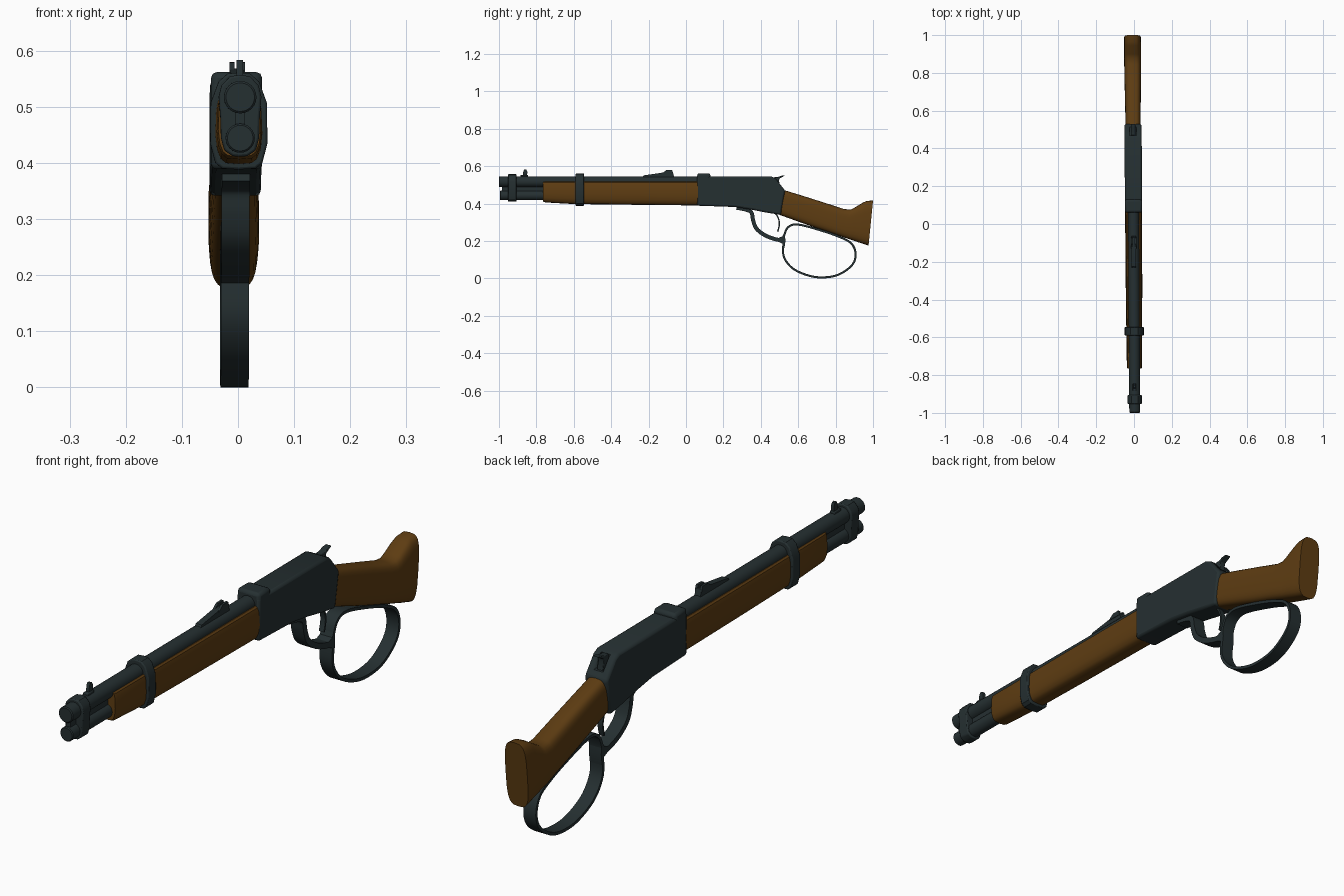
import bpy, bmesh, math
from mathutils import Vector

if "Cube" in bpy.data.objects:
    bpy.data.objects.remove(bpy.data.objects["Cube"])


def material(name, rgb):
    m = bpy.data.materials.new(name)
    m.diffuse_color = (*rgb, 1)
    m.use_nodes = True
    m.node_tree.nodes["Principled BSDF"].inputs["Base Color"].default_value = m.diffuse_color
    return m


METAL = material("blued steel", (0.0185, 0.029, 0.031))
WOOD = material("walnut wood", (0.112, 0.046, 0.006))


def finish(name, bm, mat, bevel=0, segs=2, angle=35):
    bmesh.ops.recalc_face_normals(bm, faces=bm.faces)
    for v in bm.verts:                       # the whole gun sits very slightly askew
        v.co.x += -0.002 - 0.006 * v.co.y
    me = bpy.data.meshes.new(name)
    bm.to_mesh(me)
    bm.free()
    me.materials.append(mat)
    for p in me.polygons:
        p.use_smooth = True
    me.set_sharp_from_angle(angle=math.radians(angle))
    ob = bpy.data.objects.new(name, me)
    bpy.context.collection.objects.link(ob)
    if bevel:
        b = ob.modifiers.new("Bevel", 'BEVEL')
        b.width, b.segments, b.limit_method = bevel, segs, 'ANGLE'
        b.angle_limit = math.radians(40)
    return ob


def loft(name, rings, mat, **kw):
    """Skin closed rings of 3D points and cap both ends."""
    bm = bmesh.new()
    vs = [[bm.verts.new(p) for p in r] for r in rings]
    n = len(vs[0])
    for a, b in zip(vs, vs[1:]):
        for i in range(n):
            j = (i + 1) % n
            bm.faces.new((a[i], a[j], b[j], b[i]))
    bm.faces.new(vs[0])
    bm.faces.new(vs[-1])
    return finish(name, bm, mat, **kw)


def prism(name, profile, hw, mat, x=0, **kw):
    """Side profile (y, z) extruded across x."""
    return loft(name, [[(x + s * hw, y, z) for y, z in profile] for s in (-1, 1)], mat, **kw)


def box(name, y0, y1, z0, z1, hw, mat, x=0, **kw):
    return prism(name, [(y0, z0), (y1, z0), (y1, z1), (y0, z1)], hw, mat, x, **kw)


def tube(name, y0, y1, z, r, mat, n=24):
    c = r * 0.12
    rings = []
    for y, rr in ((y0, r - c), (y0 + c, r), (y1, r)):
        rings.append([(rr * math.cos(2 * math.pi * i / n), y, z + rr * math.sin(2 * math.pi * i / n))
                      for i in range(n)])
    return loft(name, rings, mat)


def mirrored(half):
    """Half section (x, z) listed top to bottom, completed on the other side."""
    return half + [(-x, z) for x, z in reversed(half) if x > 1e-6]


def spline(pts, closed, sub=5):
    """Catmull-Rom points through a 2D path."""
    P = [Vector(p) for p in pts]
    n, out = len(P), []
    get = (lambda i: P[i % n]) if closed else (lambda i: P[max(0, min(n - 1, i))])
    for i in range(n if closed else n - 1):
        a, b, c, d = (get(i + k) for k in (-1, 0, 1, 2))
        for s in range(sub):
            t = s / sub
            out.append(0.5 * (2 * b + (c - a) * t + (2 * a - 5 * b + 4 * c - d) * t * t
                              + (3 * b - a - 3 * c + d) * t ** 3))
    if not closed:
        out.append(P[-1])
    return out


def strap(name, pts, thick, hw, mat, closed=False):
    """Flat strap following a path in the side plane."""
    path = spline(pts, closed)
    n, rings = len(path), []
    for i, p in enumerate(path):
        a = path[i - 1] if closed or i else p
        b = path[(i + 1) % n] if closed or i < n - 1 else p
        t = (b - a).normalized()
        o = Vector((-t.y, t.x)) * thick / 2
        q, r = p + o, p - o
        rings.append([(-hw, q.x, q.y), (hw, q.x, q.y), (hw, r.x, r.y), (-hw, r.x, r.y)])
    if not closed:
        return loft(name, rings, mat)
    bm = bmesh.new()
    vs = [[bm.verts.new(p) for p in r] for r in rings]
    for i in range(n):
        a, b = vs[i], vs[(i + 1) % n]
        for k in range(4):
            bm.faces.new((a[k], a[(k + 1) % 4], b[(k + 1) % 4], b[k]))
    return finish(name, bm, mat)


# Barrel, magazine tube and the rib between them
tube("barrel", -1.0, 0.08, 0.517, 0.029, METAL)
tube("magazine_tube", -0.995, -0.7, 0.444, 0.026, METAL)
box("tube_rib", -0.985, -0.7, 0.46, 0.5, 0.009, METAL)

# Bands
front_sec = mirrored([(0, .557), (.018, .554), (.033, .538), (.038, .518), (.035, .48),
                      (.034, .445), (.028, .422), (.013, .412), (0, .411)])
loft("front_band", [[(x, y, z) for x, z in front_sec] for y in (-.952, -.906)], METAL,
     bevel=.004)
mid_sec = mirrored([(0, .561), (.02, .559), (.036, .545), (.05, .507), (.051, .435),
                    (.042, .4), (.03, .39), (0, .388)])
loft("barrel_band", [[(x, y, z) for x, z in mid_sec] for y in (-.59, -.545)], METAL, bevel=.004)

# Wooden forend
fore = mirrored([(.032, .517), (.038, .512), (.042, .497), (.044, .45), (.041, .422),
                 (.034, .404), (.024, .396), (0, .394)])
loft("forend", [[(x * s, y, .517 + (z - .517) * k) for x, z in fore] for y, s, k in
                ((-.765, .86, .86), (-.752, .92, .9), (-.6, .95, .97), (-.3, 1, 1), (.065, 1.02, 1.03))],
     WOOD)

# Receiver with a hammer slot in its sloping rear
receiver = prism("receiver", [(.06, .546), (.455, .546), (.478, .535), (.53, .47), (.507, .34),
                              (.43, .352), (.35, .368), (.26, .382), (.06, .389)],
                 .0455, METAL, bevel=.009)
slot = box("hammer_slot_cutter", .468, .6, .492, .6, .019, METAL)
slot.hide_render = True
slot.hide_set(True)
cut = receiver.modifiers.new("Slot", 'BOOLEAN')
cut.operation, cut.object, cut.solver = 'DIFFERENCE', slot, 'EXACT'
box("receiver_ring", .06, .13, .48, .562, .0455, METAL, bevel=.011)

# Hammer
prism("hammer", [(.46, .48), (.505, .485), (.497, .522), (.5, .534), (.531, .551), (.51, .549),
                 (.488, .541), (.47, .541)], .012, METAL, bevel=.002)

# Sights
prism("rear_sight", [(-.235, .538), (-.225, .551), (-.11, .568), (-.07, .568), (-.062, .538)],
      .012, METAL)
for side in (-1, 1):
    prism("rear_sight_horn", [(-.13, .56), (-.105, .579), (-.075, .58), (-.068, .56)],
          .0045, METAL, x=side * .0095)
box("front_sight_base", -.885, -.845, .53, .553, .01, METAL, bevel=.003)
prism("front_sight_blade", [(-.872, .545), (-.87, .572), (-.865, .583), (-.854, .582), (-.848, .57),
                            (-.85, .545)], .006, METAL)

# Trigger, guard and large lever loop
strap("trigger", [(.468, .36), (.49, .33), (.499, .3), (.497, .275), (.49, .25)], .007, .01, METAL)
strap("trigger_guard", [(.27, .378), (.32, .368), (.35, .352), (.359, .31), (.377, .266), (.42, .232),
                        (.47, .212), (.51, .203), (.522, .2)], .021, .025, METAL)
prism("lever_joint", [(.49, .215), (.515, .225), (.527, .25), (.532, .2), (.526, .16), (.517, .185),
                      (.49, .198)], .025, METAL)
strap("lever_loop", [(.522, .195), (.522, .12), (.565, .058), (.64, .02), (.72, .0055), (.81, .018),
                     (.885, .068), (.907, .125), (.886, .185), (.82, .222), (.71, .26), (.6, .288),
                     (.55, .277), (.528, .24)], .011, .025, METAL, closed=True)

# Buttstock: rounded sections set between top and bottom edge points
rings = []
for ty, tz, by, bz, hw in ((.525, .472, .5, .34, .04), (.62, .443, .6, .304, .041),
                           (.74, .405, .7, .268, .043), (.845, .371, .805, .233, .0445),
                           (.88, .368, .85, .217, .045), (.9, .378, .875, .209, .045),
                           (.945, .405, .925, .192, .045), (.965, .414, .945, .186, .045),
                           (1.0, .417, .976, .176, .044)):
    top, bot = Vector((ty, tz)), Vector((by, bz))
    ring = []
    for i in range(28):
        a = 2 * math.pi * i / 28
        c, s = math.cos(a), math.sin(a)
        x = math.copysign(abs(c) ** .55, c) * hw
        p = (top + bot) / 2 + (top - bot) / 2 * math.copysign(abs(s) ** .55, s)
        ring.append((x, p.x, p.y))
    rings.append(ring)
loft("buttstock", rings, WOOD)
